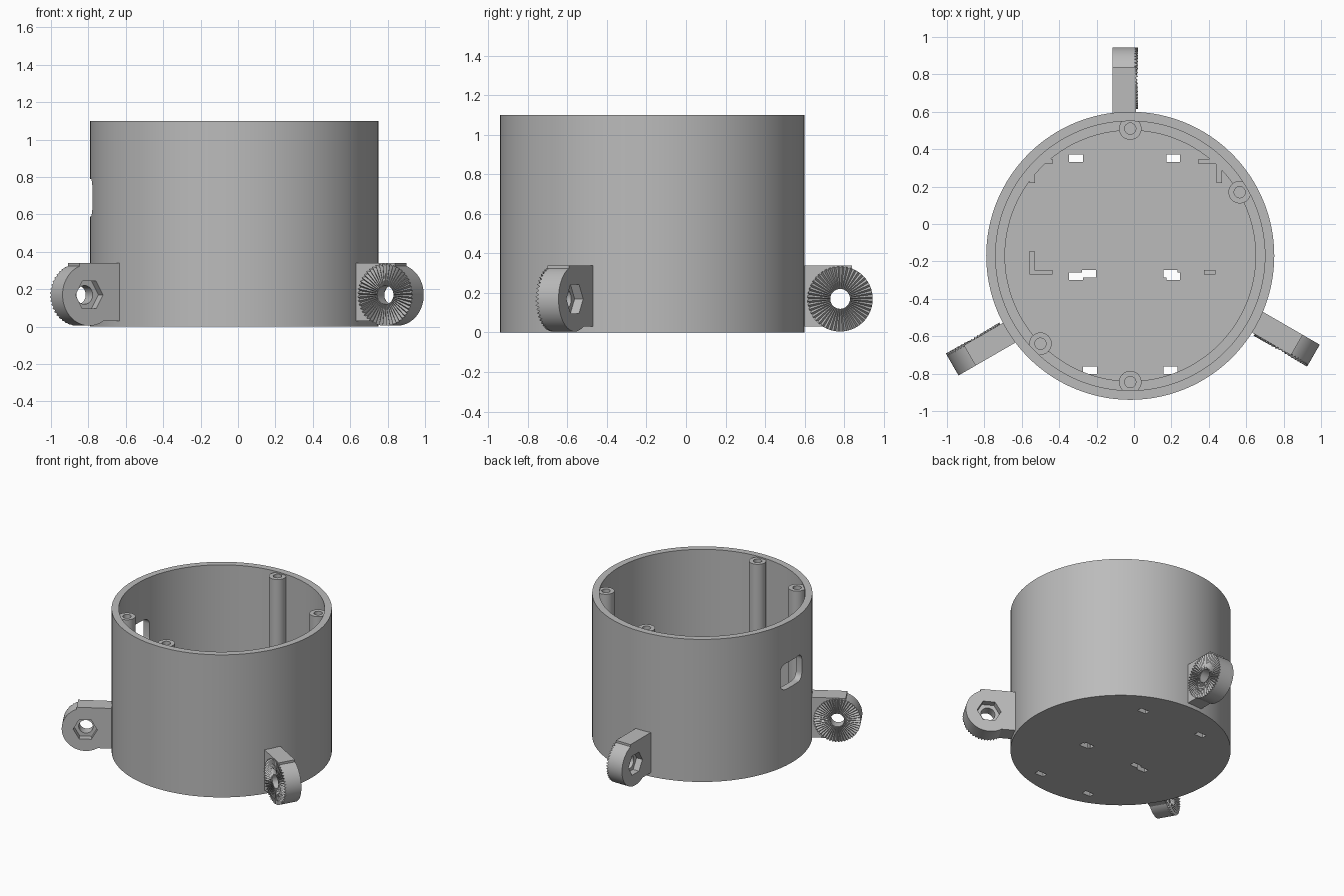
import bpy, bmesh
from math import sin, cos, pi, radians, sqrt, asin
from mathutils import Vector

if "Cube" in bpy.data.objects:
    bpy.data.objects.remove(bpy.data.objects["Cube"])

CX, CY = -0.02, -0.17          # axis of the housing
GREY = (0.5, 0.5, 0.5, 1)
grey = bpy.data.materials.new("plain grey plastic")
grey.use_nodes = True
grey.diffuse_color = GREY
grey.node_tree.nodes["Principled BSDF"].inputs["Base Color"].default_value = GREY


def finish(bm, name):
    """Turn a bmesh into a smooth-shaded grey object."""
    bmesh.ops.recalc_face_normals(bm, faces=bm.faces)
    mesh = bpy.data.meshes.new(name)
    bm.to_mesh(mesh)
    bm.free()
    obj = bpy.data.objects.new(name, mesh)
    bpy.context.collection.objects.link(obj)
    mesh.materials.append(grey)
    return obj


def smooth(obj):
    bpy.ops.object.select_all(action="DESELECT")
    obj.select_set(True)
    bpy.context.view_layer.objects.active = obj
    bpy.ops.object.shade_smooth_by_angle(angle=radians(25))


def loft(name, rings, closed=False):
    """Skin equal-length rings of points; cap the ends or close the loop."""
    bm = bmesh.new()
    loops = [[bm.verts.new(p) for p in ring] for ring in rings]
    n = len(loops[0])
    pairs = list(zip(loops, loops[1:]))
    if closed:
        pairs.append((loops[-1], loops[0]))
    else:
        bm.faces.new(loops[0])
        bm.faces.new(loops[-1])
    for a, b in pairs:
        for i in range(n):
            j = (i + 1) % n
            bm.faces.new((a[i], a[j], b[j], b[i]))
    return finish(bm, name)


def lathe(name, x, y, profile, n, closed=False):
    return loft(name, [[(x + r * cos(2 * pi * i / n), y + r * sin(2 * pi * i / n), z)
                        for i in range(n)] for r, z in profile], closed)


def boxes(name, rects, z0, z1):
    """Upright boxes from (x0, x1, y0, y1) rectangles."""
    bm = bmesh.new()
    for x0, x1, y0, y1 in rects:
        cube = bmesh.ops.create_cube(bm, size=1)["verts"]
        bmesh.ops.scale(bm, vec=(x1 - x0, y1 - y0, z1 - z0), verts=cube)
        bmesh.ops.translate(bm, verts=cube,
                            vec=((x0 + x1) / 2, (y0 + y1) / 2, (z0 + z1) / 2))
    return finish(bm, name)


def cut(obj, cutter):
    cutter.hide_render = True
    mod = obj.modifiers.new("cut", "BOOLEAN")
    mod.operation = "DIFFERENCE"
    mod.solver = "EXACT"
    mod.use_self = True
    mod.object = cutter
    bpy.ops.object.select_all(action="DESELECT")
    obj.select_set(True)
    bpy.context.view_layer.objects.active = obj
    bpy.ops.object.modifier_apply(modifier=mod.name)
    bpy.data.objects.remove(cutter)


# Round housing with floor and a low inner ledge
FLOOR, LEDGE = 0.05, 0.1
housing = lathe("housing", CX, CY, [(0.77, 0), (0.77, 1.1), (0.72, 1.1), (0.72, LEDGE),
                                    (0.67, LEDGE), (0.67, FLOOR)], 128)

# Rounded side window on the right wall
outline = []
for k, (sy, sz) in enumerate([(1, 1), (-1, 1), (-1, -1), (1, -1)]):
    for s in range(7):
        a = pi / 2 * (k + s / 6)
        outline.append((CY + sy * 0.08 + 0.05 * cos(a), 0.69 + sz * 0.05 + 0.05 * sin(a)))
cut(housing, loft("window_cutter", [[(x, y, z) for y, z in outline] for x in (-1, -0.6)]))

# Slots through the floor, two of them stepped
SLOTS = [(-0.31, 0.352), (0.21, 0.352), (-0.31, -0.28), (-0.24, -0.265),
         (0.195, -0.265), (0.21, -0.28), (-0.235, -0.782), (0.195, -0.782)]
cut(housing, boxes("slot_cutter", [(x - 0.037, x + 0.037, y - 0.02, y + 0.02)
                                   for x, y in SLOTS], -0.05, 0.07))
smooth(housing)

# Corner ridges on the floor that locate a board
boxes("board_ridges", [
    (-0.56, -0.532, -0.27, -0.145), (-0.532, -0.435, -0.27, -0.245),
    (0.345, 0.44, 0.32, 0.348), (0.44, 0.47, 0.22, 0.348),
    (-0.48, -0.435, 0.32, 0.348), (-0.56, -0.53, 0.22, 0.26),
    (0.375, 0.435, -0.27, -0.245)], FLOOR - 0.01, LEDGE)

# Screw posts along the wall
for x, y in [(-0.02, 0.51), (0.565, 0.17), (-0.5, -0.64), (-0.02, -0.845)]:
    smooth(lathe("screw_post", x, y, [(0.06, FLOOR - 0.01), (0.06, 1.09),
                                      (0.03, 1.09), (0.03, 0.7)], 32))

# Three hinge brackets: an arm and a toothed disc with a nut pocket
HUB, HZ, RAD = 0.95, 0.17, 0.165
BACK, FACE = -0.095, 0.03
N = 96


def hexagon(a):
    return 0.085 * cos(pi / 6) / cos(a % (pi / 3) - pi / 6)


for name, angle in [("back", 90), ("left", -30), ("right", 210)]:
    th = radians(angle)
    out = Vector((cos(th), sin(th), 0))
    side = Vector((sin(th), -cos(th), 0))

    def place(u, t, z):
        return Vector((CX, CY, z)) + out * u + side * t

    # Arm hugging the inner half of the disc
    top, bottom, rr = 0.34, 0.03, RAD - 0.005
    start, end = radians(68), pi + asin((HZ - bottom) / rr)
    arc = [start + (end - start) * i / 24 for i in range(25)]
    shape = [(0.74, bottom), (0.74, top), (HUB + rr * cos(start), top)]
    shape += [(HUB + rr * cos(a), HZ + rr * sin(a)) for a in arc]
    smooth(loft(name + "_arm", [[place(u, t, z) for u, z in shape] for t in (BACK, FACE)]))

    # Disc rings run from the bore over the teeth to the nut pocket
    rings = []
    for radius, depth in [
            (lambda a: 0.05, lambda i: FACE),
            (lambda a: RAD, lambda i: FACE + (0.011 if i % 2 else -0.008)),
            (lambda a: RAD, lambda i: BACK),
            (hexagon, lambda i: BACK),
            (hexagon, lambda i: BACK + 0.05),
            (lambda a: 0.05, lambda i: BACK + 0.05)]:
        ring = []
        for i in range(N):
            a = 2 * pi * i / N
            r = radius(a)
            ring.append(place(HUB + r * cos(a), depth(i), HZ + r * sin(a)))
        rings.append(ring)
    smooth(loft(name + "_toothed_disc", rings, closed=True))
